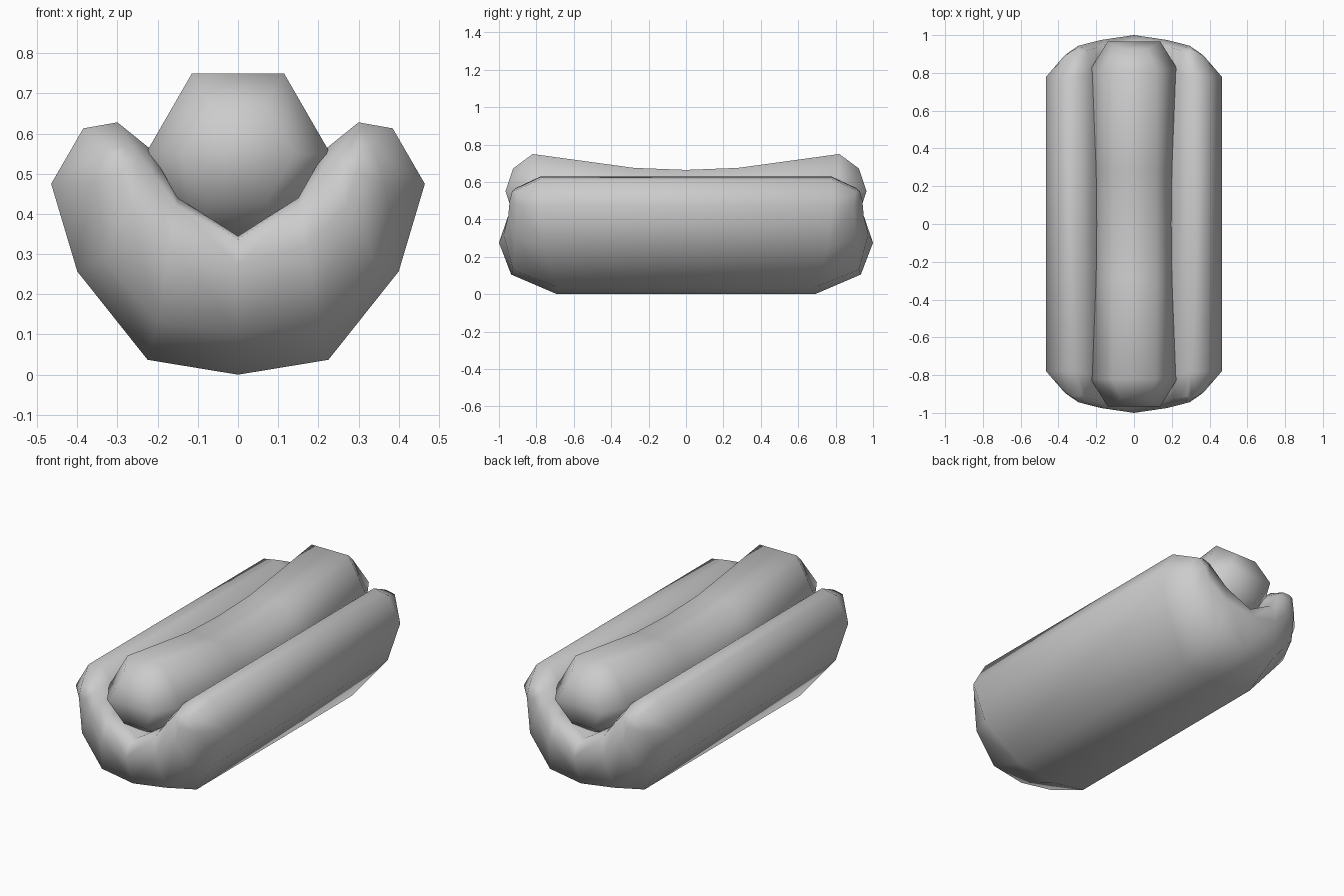
import bpy, bmesh, math

if "Cube" in bpy.data.objects:
    bpy.data.objects.remove(bpy.data.objects["Cube"])


def finish(name, bm):
    bmesh.ops.remove_doubles(bm, verts=bm.verts, dist=0.0005)
    bmesh.ops.recalc_face_normals(bm, faces=bm.faces)
    for f in bm.faces:
        f.smooth = True
    me = bpy.data.meshes.new(name)
    bm.to_mesh(me)
    bm.free()
    ob = bpy.data.objects.new(name, me)
    bpy.context.collection.objects.link(ob)
    return ob


# Bun: each column runs over one end, from outer skin to inner groove (x, y, z)
half = [
    [(0, .69, 0), (0, .935, .105), (0, 1, .275), (0, .965, .335), (0, .90, .345)],
    [(.225, .69, .037), (.20, .925, .13), (.17, .975, .32), (.152, .95, .42), (.15, .88, .44)],
    [(.40, .76, .257), (.335, .91, .29), (.27, .95, .42), (.21, .93, .50), (.19, .85, .51)],
    [(.465, .78, .475), (.365, .895, .475), (.295, .943, .50), (.245, .92, .545), (.222, .80, .565)],
    [(.385, .78, .613), (.34, .91, .555), (.305, .93, .55), (.28, .91, .567), (.30, .78, .628)],
]
bm = bmesh.new()
for sx in (1, -1):
    ends = []
    for sy in (1, -1):
        g = [[bm.verts.new((x * sx, y * sy, z)) for x, y, z in col] for col in half]
        for a, b in zip(g, g[1:]):
            for i in range(4):
                bm.faces.new((a[i], a[i + 1], b[i + 1], b[i]))
        bm.faces.new(g[4])
        ends.append(g)
    # long walls joining the two ends
    loops = [[c[0] for c in g] + [c[4] for c in reversed(g)] for g in ends]
    p, q = loops
    for i in range(len(p) - 1):
        bm.faces.new((p[i], p[i + 1], q[i + 1], q[i]))
finish("bun", bm)

# Sausage: six-sided rings sagging in the middle, with domed ends
bm = bmesh.new()
rings = []
stations = [(-.82, .55), (-.28, .476), (0, .465), (.28, .476), (.82, .55)]


def hexagon(r, y, cz, bulge=0):
    out = []
    for k in range(6):
        a = k * math.pi / 3
        dy = bulge * (1 - abs(math.sin(a)) / .866)
        out.append(bm.verts.new((r * math.cos(a), y + dy, cz + r * math.sin(a))))
    return out


rings.append(hexagon(.14, -.925, .55, -.04))
rings += [hexagon(.23, y, cz) for y, cz in stations]
rings.append(hexagon(.14, .925, .55, .04))
for a, b in zip(rings, rings[1:]):
    for k in range(6):
        j = (k + 1) % 6
        bm.faces.new((a[k], a[j], b[j], b[k]))
for r in (rings[0], rings[-1]):
    bm.faces.new(r[:4])
    bm.faces.new((r[3], r[4], r[5], r[0]))
finish("sausage", bm)
